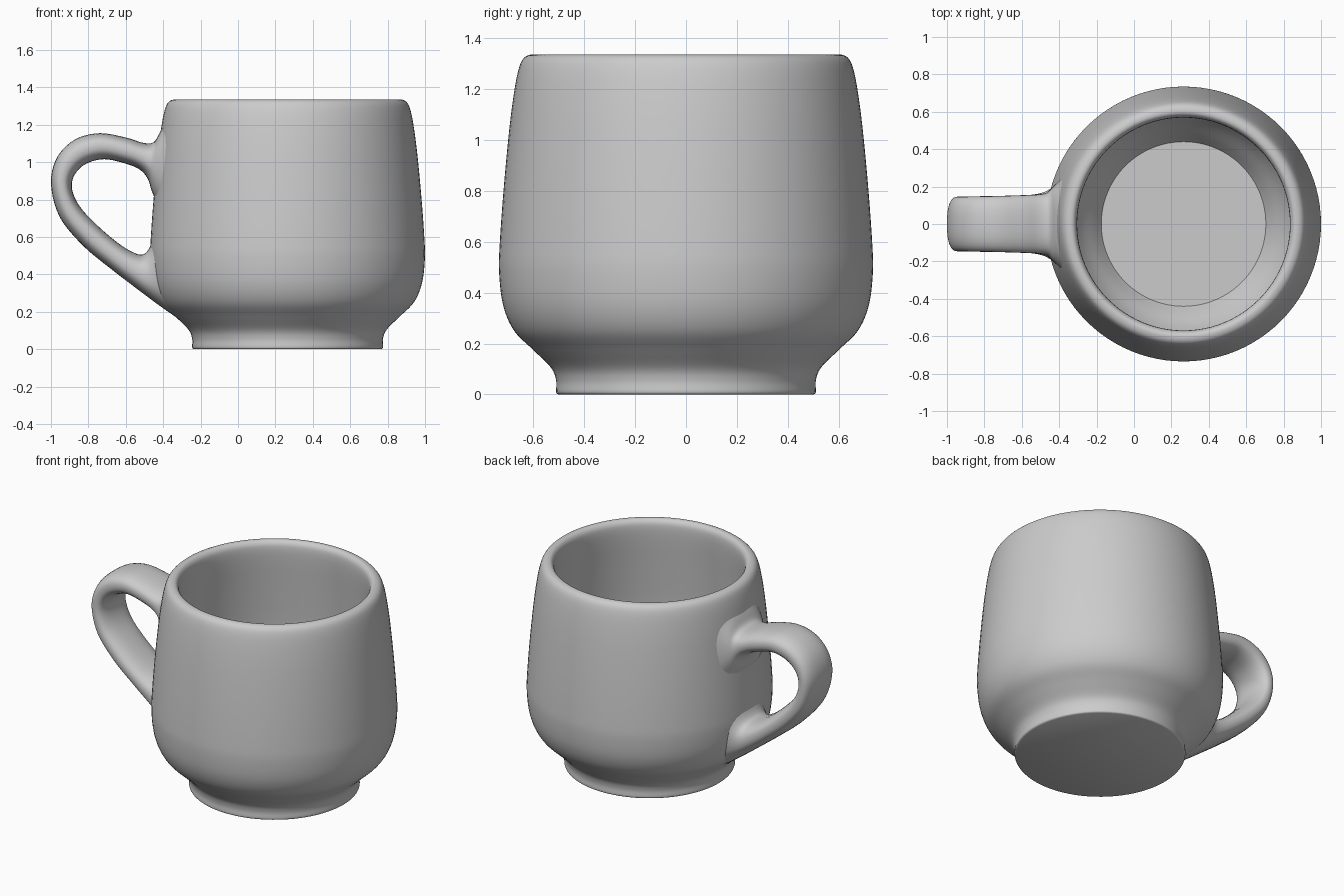
import bpy, bmesh, math
from mathutils import Vector

if "Cube" in bpy.data.objects:
    bpy.data.objects.remove(bpy.data.objects["Cube"])

CX = 0.265      # axis of the cup
SEG = 96        # steps around the cup
RING = 32       # steps around the handle section

clay = bpy.data.materials.new("grey_glaze")
clay.diffuse_color = (0.6, 0.6, 0.6, 1)
clay.use_nodes = True
clay.node_tree.nodes["Principled BSDF"].inputs["Base Color"].default_value = clay.diffuse_color


def smooth_path(points, steps):
    """Catmull-Rom curve through points of any dimension."""
    p = [points[0]] + list(points) + [points[-1]]
    out = []
    for i in range(1, len(p) - 2):
        a, b, c, d = (Vector(q) for q in p[i - 1:i + 3])
        for s in range(steps):
            t = s / steps
            out.append(0.5 * (2 * b + (c - a) * t + (2 * a - 5 * b + 4 * c - d) * t ** 2
                              + (3 * b - a - 3 * c + d) * t ** 3))
    return out + [Vector(points[-1])]


def loft(name, rings):
    """Skin closed rings in order and cap both ends."""
    bm = bmesh.new()
    loops = [[bm.verts.new(co) for co in r] for r in rings]
    n = len(loops[0])
    for a, b in zip(loops, loops[1:]):
        for i in range(n):
            j = (i + 1) % n
            bm.faces.new((a[i], a[j], b[j], b[i]))
    bm.faces.new(loops[0])
    bm.faces.new(loops[-1])
    bmesh.ops.recalc_face_normals(bm, faces=bm.faces)
    me = bpy.data.meshes.new(name)
    bm.to_mesh(me)
    bm.free()
    me.materials.append(clay)
    ob = bpy.data.objects.new(name, me)
    bpy.context.collection.objects.link(ob)
    bpy.ops.object.select_all(action='DESELECT')
    ob.select_set(True)
    bpy.context.view_layer.objects.active = ob
    bpy.ops.object.shade_smooth_by_angle(angle=math.radians(40))
    return ob


# Cup: foot, belly, rounded rim and hollow inside, as (radius, height)
outside = [(0.50, 0), (0.51, 0.01), (0.51, 0.055), (0.53, 0.105), (0.60, 0.175),
           (0.675, 0.25), (0.718, 0.35), (0.734, 0.48), (0.731, 0.6), (0.715, 0.82),
           (0.693, 1.05), (0.673, 1.2), (0.655, 1.285), (0.635, 1.323), (0.605, 1.335)]
inside = [(0.582, 1.325), (0.57, 1.29), (0.572, 1.2), (0.59, 1.0), (0.61, 0.75),
          (0.615, 0.5), (0.60, 0.37), (0.55, 0.26), (0.48, 0.16), (0.44, 0.10)]
profile = smooth_path(outside + inside, 5)
loft("cup", [[(CX + r * math.cos(2 * math.pi * k / SEG),
               r * math.sin(2 * math.pi * k / SEG), z) for k in range(SEG)]
             for r, z in profile])

# Handle: outer x, z, inner x, z, half width; both ends flare into the cup wall
stations = [(-0.37, 1.24, -0.39, 0.70, 0.25),
            (-0.415, 1.165, -0.455, 0.83, 0.195),
            (-0.45, 1.108, -0.482, 0.91, 0.168),
            (-0.505, 1.103, -0.525, 0.96, 0.158),
            (-0.60, 1.132, -0.60, 0.992, 0.154),
            (-0.74, 1.155, -0.715, 1.016, 0.15),
            (-0.87, 1.122, -0.815, 0.99, 0.148),
            (-0.965, 1.03, -0.875, 0.93, 0.146),
            (-1.0, 0.89, -0.887, 0.855, 0.146),
            (-0.955, 0.71, -0.845, 0.762, 0.146),
            (-0.83, 0.555, -0.75, 0.66, 0.147),
            (-0.68, 0.43, -0.64, 0.567, 0.149),
            (-0.56, 0.338, -0.56, 0.518, 0.155),
            (-0.47, 0.27, -0.508, 0.507, 0.168),
            (-0.39, 0.212, -0.472, 0.545, 0.195),
            (-0.30, 0.15, -0.435, 0.64, 0.24)]
rings = []
for ox, oz, ix, iz, w in smooth_path(stations, 5):
    ring = []
    for k in range(RING):
        a = 2 * math.pi * k / RING
        c, s = math.cos(a), math.sin(a)
        u = math.copysign(abs(c) ** 0.8, c)     # softly squared oval
        v = math.copysign(abs(s) ** 0.8, s)
        t = (1 + u) / 2
        ring.append((ix + (ox - ix) * t, w * v, iz + (oz - iz) * t))
    rings.append(ring)
loft("handle", rings)
